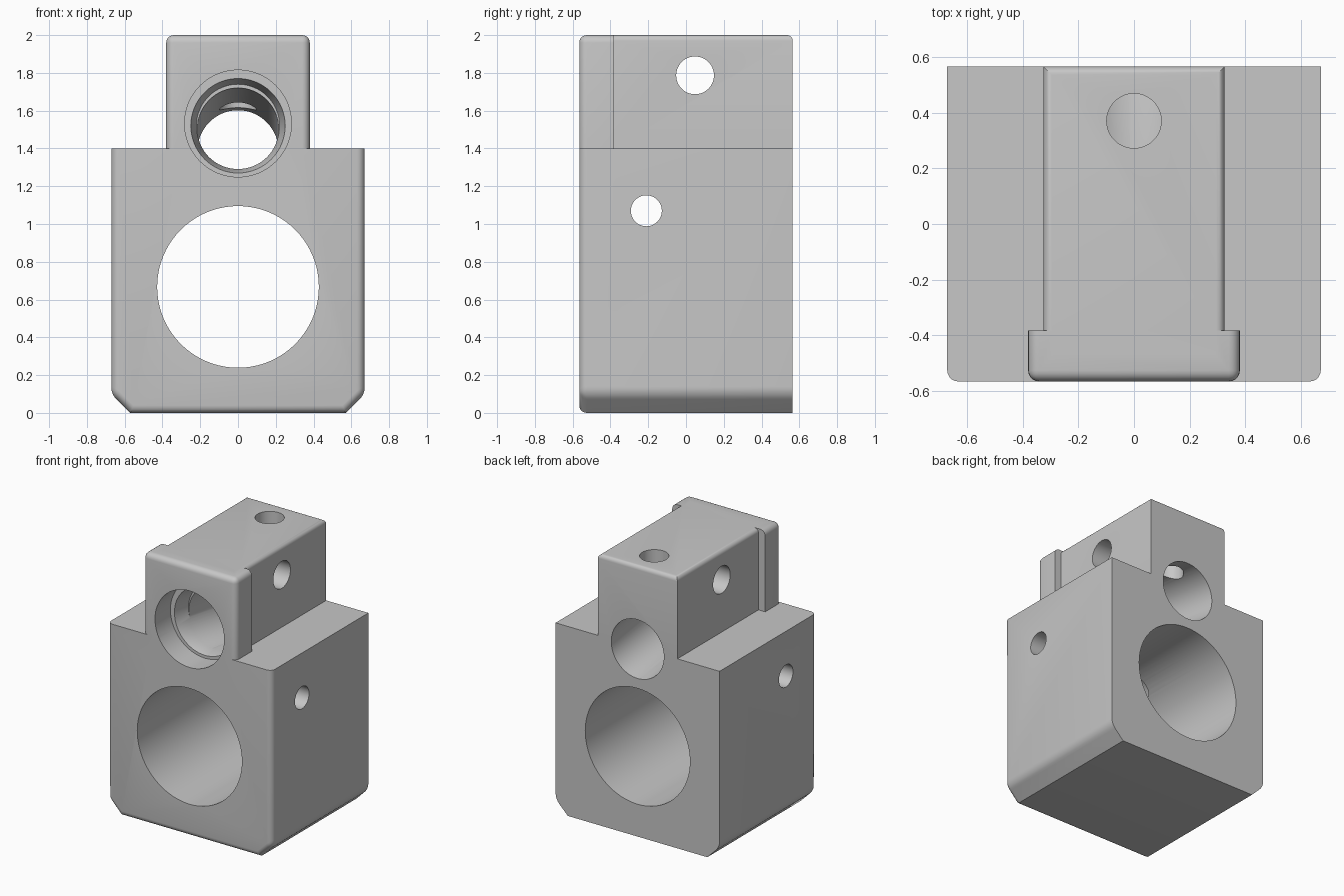
import bpy
import bmesh
from mathutils import Matrix, Vector

cube = bpy.data.objects.get("Cube")
if cube:
    bpy.data.objects.remove(cube, do_unlink=True)

FRONT, BACK = -0.565, 0.565
SHOULDER, TOP = 1.4, 2.0

grey = bpy.data.materials.new("plain grey")
grey.use_nodes = True
colour = (0.57, 0.57, 0.57, 1)
grey.diffuse_color = colour
grey.node_tree.nodes["Principled BSDF"].inputs["Base Color"].default_value = colour


def finish(name, bm):
    """Turn all faces outward and make the object."""
    bmesh.ops.recalc_face_normals(bm, faces=bm.faces)
    if bm.calc_volume(signed=True) < 0:
        bmesh.ops.reverse_faces(bm, faces=bm.faces)
    mesh = bpy.data.meshes.new(name)
    bm.to_mesh(mesh)
    bm.free()
    mesh.materials.append(grey)
    obj = bpy.data.objects.new(name, mesh)
    bpy.context.collection.objects.link(obj)
    return obj


def prism(name, outline, y0, y1, rounded, radius):
    """Extrude an x-z outline along y and round the edges picked by a rule."""
    bm = bmesh.new()
    near = [bm.verts.new((x, y0, z)) for x, z in outline]
    far = [bm.verts.new((x, y1, z)) for x, z in outline]
    bm.faces.new(near)
    bm.faces.new(far[::-1])
    for i in range(len(near)):
        bm.faces.new((near[i - 1], far[i - 1], far[i], near[i]))
    bmesh.ops.recalc_face_normals(bm, faces=bm.faces)
    edges = [e for e in bm.edges if rounded((e.verts[0].co + e.verts[1].co) / 2)]
    bmesh.ops.bevel(bm, geom=edges, offset=radius, segments=5, profile=0.5,
                    affect='EDGES', clamp_overlap=True)
    return finish(name, bm)


def box_outline(half, z0, z1):
    return [(-half, z0), (half, z0), (half, z1), (-half, z1)]


def hole(name, start, direction, depth, radius, end_radius=None, sides=64):
    """Round cutter from a start point along a direction, optionally tapered."""
    turn = Vector(direction).to_track_quat('Z', 'Y').to_matrix().to_4x4()
    place = Matrix.Translation(start) @ turn @ Matrix.Translation((0, 0, depth / 2))
    bm = bmesh.new()
    bmesh.ops.create_cone(bm, cap_ends=True, segments=sides, radius1=radius,
                          radius2=end_radius or radius, depth=depth, matrix=place)
    obj = finish(name, bm)
    obj.hide_render = True
    return obj


def volume(mesh):
    bm = bmesh.new()
    bm.from_mesh(mesh)
    result = abs(bm.calc_volume())
    bm.free()
    return result


def combine(target, other, operation):
    """Boolean that moves to the next solver when one leaves the part unchanged."""
    before = volume(target.data)
    mod = target.modifiers.new(other.name, 'BOOLEAN')
    mod.operation = operation
    mod.object = other
    for solver, tolerant in (('EXACT', False), ('EXACT', True), ('MANIFOLD', False), ('FLOAT', False)):
        mod.solver = solver
        mod.use_hole_tolerant = tolerant
        bpy.context.view_layer.update()
        graph = bpy.context.evaluated_depsgraph_get()
        mesh = bpy.data.meshes.new_from_object(target.evaluated_get(graph))
        change = volume(mesh) - before
        if (change > 0.0001) if operation == 'UNION' else (change < -0.0001):
            target.data = mesh
            break
    target.modifiers.remove(mod)
    bpy.data.objects.remove(other, do_unlink=True)


# Main block: chamfered underside, rounded front rim
block = prism(
    "clamp_block",
    [(-0.57, 0), (0.57, 0), (0.67, 0.1), (0.67, SHOULDER), (-0.67, SHOULDER), (-0.67, 0.1)],
    FRONT, BACK,
    lambda m: (m.y < -0.5 and m.z < 1.3) or (abs(m.y) < 0.1 and 0.05 < m.z < 0.2), 0.04)

# Upper housing: rounded along its top
housing = prism("upper_housing", box_outline(0.325, 1.2, TOP), -0.47, BACK,
                lambda m: m.z > 1.9 and m.y > -0.3, 0.03)

# Front collar: rounded front, sides and top
collar = prism("front_collar", box_outline(0.38, 1.2, TOP), FRONT, -0.382,
               lambda m: (m.y < -0.5 and m.z > 1.3) or (m.z > 1.9 and -0.5 < m.y < -0.4), 0.04)

combine(housing, collar, 'UNION')
combine(block, housing, 'UNION')

# Bores and screw holes
cutters = [
    hole("main_bore", (0, -0.8, 0.667), (0, 1, 0), 1.6, 0.428, sides=80),
    hole("counterbore", (0, -0.8, 1.532), (0, 1, 0), 0.415, 0.283),
    hole("tapered_seat", (0, -0.425, 1.52), (0, 1, 0), 0.16, 0.26, 0.22),
    hole("sloping_bore", (0, -0.385, 1.52), (0, 1, -0.142), 1.2, 0.215),
    hole("upper_cross_hole", (-1, 0.048, 1.787), (1, 0, 0), 2, 0.1, sides=48),
    hole("lower_cross_hole", (-1, -0.21, 1.07), (1, 0, 0), 2, 0.082, sides=48),
    hole("top_screw_hole", (0, 0.37, 2.2), (0, 0, -1), 0.75, 0.098, sides=48),
]
for cutter in cutters:
    combine(block, cutter, 'DIFFERENCE')

# Smooth curves, crisp edges
bpy.ops.object.select_all(action='DESELECT')
block.select_set(True)
bpy.context.view_layer.objects.active = block
bpy.ops.object.shade_smooth_by_angle(angle=0.5)
